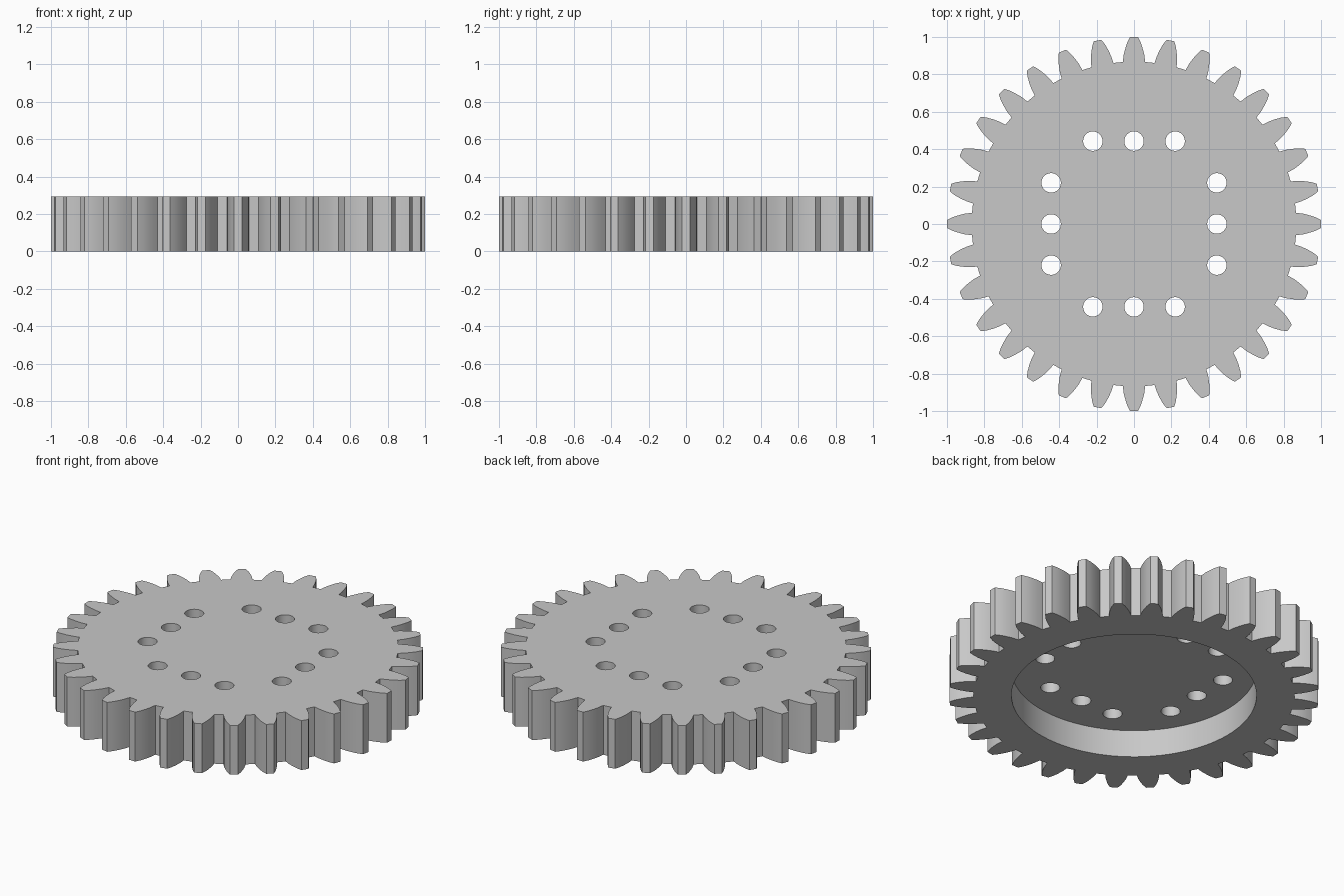
import bpy
import bmesh
from math import cos, sin, tau, radians
from mathutils import Vector, Matrix

if "Cube" in bpy.data.objects:
    bpy.data.objects.remove(bpy.data.objects["Cube"], do_unlink=True)

TEETH = 32
HEIGHT = 0.295
RECESS_DEPTH = 0.163
RECESS_RADIUS = 0.663
HOLE_RADIUS = 0.052

# Half of one tooth: (distance along the tooth axis, half width), root to tip
FLANK = [(0.866, 0.06), (0.905, 0.055), (0.94, 0.046), (0.97, 0.036), (1.0, 0.021)]


def new_object(name, bm):
    bmesh.ops.recalc_face_normals(bm, faces=bm.faces)
    mesh = bpy.data.meshes.new(name)
    bm.to_mesh(mesh)
    bm.free()
    obj = bpy.data.objects.new(name, mesh)
    bpy.context.collection.objects.link(obj)
    return obj


def add_cylinder(bm, x, y, z0, z1, radius, segments):
    bmesh.ops.create_cone(bm, cap_ends=True, segments=segments,
                          radius1=radius, radius2=radius, depth=z1 - z0,
                          matrix=Matrix.Translation((x, y, (z0 + z1) / 2)))


def cut(target, cutter):
    cutter.hide_render = True
    mod = target.modifiers.new(cutter.name, "BOOLEAN")
    mod.operation = "DIFFERENCE"
    mod.solver = "EXACT"
    mod.object = cutter
    bpy.context.view_layer.objects.active = target
    bpy.ops.object.modifier_apply(modifier=mod.name)
    bpy.data.objects.remove(cutter, do_unlink=True)


# Toothed disc: one tooth outline repeated around the axis, then extruded
tooth = [(r, -w) for r, w in FLANK] + [(r, w) for r, w in reversed(FLANK)]
bm = bmesh.new()
outline = []
for i in range(TEETH):
    turn = Matrix.Rotation(tau * i / TEETH, 3, "Z")
    outline += [bm.verts.new(turn @ Vector((r, w, 0))) for r, w in tooth]
face = bm.faces.new(outline)
extruded = bmesh.ops.extrude_face_region(bm, geom=[face])["geom"]
bmesh.ops.translate(bm, vec=(0, 0, HEIGHT),
                    verts=[v for v in extruded if isinstance(v, bmesh.types.BMVert)])
gear = new_object("spur_gear", bm)

# Round recess in the underside
bm = bmesh.new()
add_cylinder(bm, 0, 0, -0.1, RECESS_DEPTH, RECESS_RADIUS, 96)
cut(gear, new_object("recess_cutter", bm))

# Three bolt holes along each side of a square
bm = bmesh.new()
for side in range(4):
    turn = Matrix.Rotation(tau * side / 4, 3, "Z")
    for offset in (-0.22, 0, 0.22):
        p = turn @ Vector((0.443, offset, 0))
        add_cylinder(bm, p.x, p.y, 0.05, HEIGHT + 0.1, HOLE_RADIUS, 32)
cut(gear, new_object("bolt_hole_cutter", bm))

# Plain grey finish
grey = bpy.data.materials.new("grey")
grey.use_nodes = True
colour = (0.58, 0.58, 0.58, 1)
grey.diffuse_color = colour
grey.node_tree.nodes["Principled BSDF"].inputs["Base Color"].default_value = colour
gear.data.materials.clear()
gear.data.materials.append(grey)

bpy.ops.object.select_all(action="DESELECT")
gear.select_set(True)
bpy.context.view_layer.objects.active = gear
bpy.ops.object.shade_smooth_by_angle(angle=radians(30))
